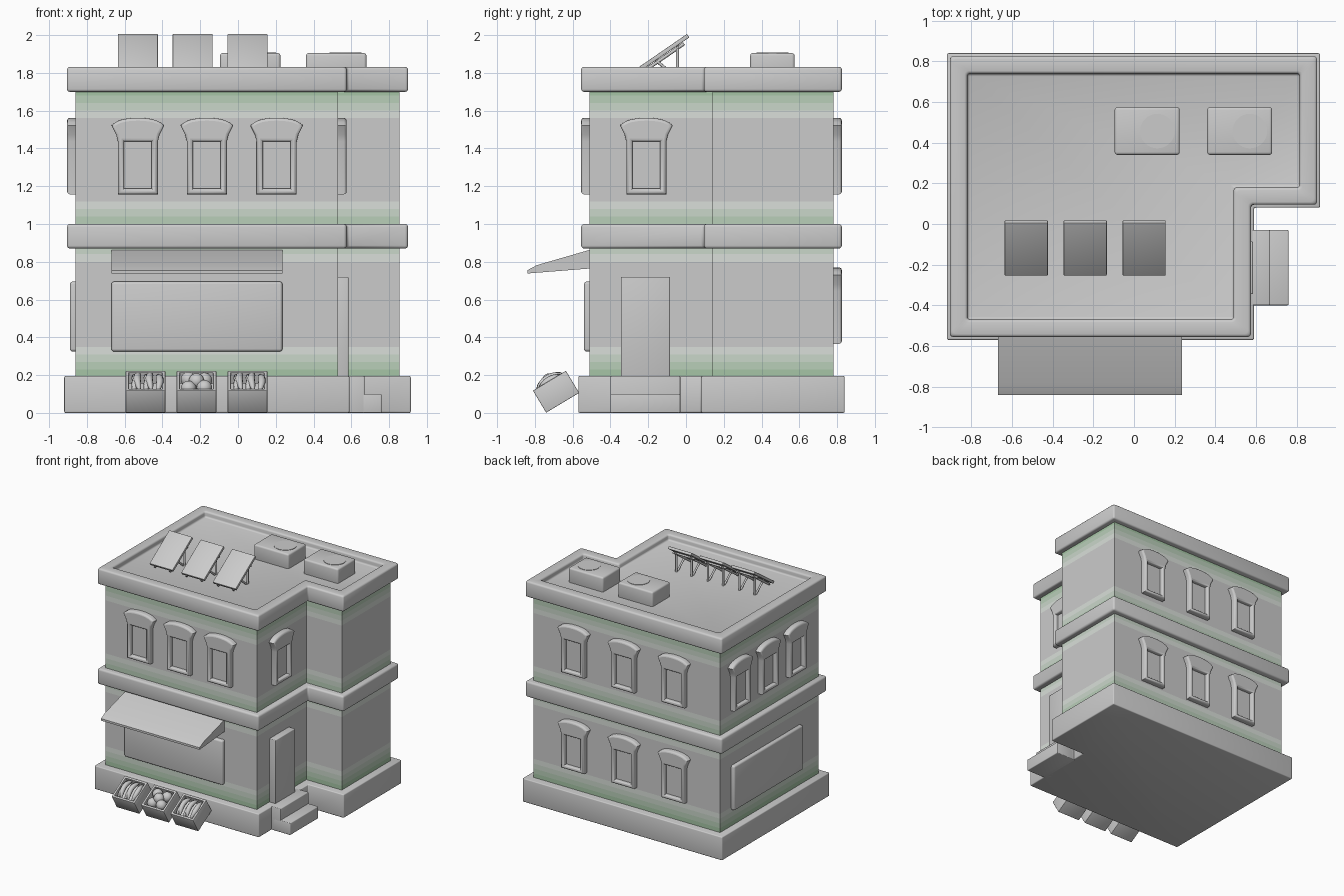
import bpy, bmesh, math
from mathutils import Matrix

if "Cube" in bpy.data.objects:
    bpy.data.objects.remove(bpy.data.objects["Cube"])


def finish(obj, angle=40):
    bpy.ops.object.select_all(action='DESELECT')
    obj.select_set(True)
    bpy.context.view_layer.objects.active = obj
    if obj.type == 'CURVE':
        bpy.ops.object.convert(target='MESH')
        obj = bpy.context.object
    bpy.ops.object.shade_smooth_by_angle(angle=math.radians(angle))
    return obj


def link(name, data):
    obj = bpy.data.objects.new(name, data)
    bpy.context.collection.objects.link(obj)
    return obj


def loft(name, rings, bevel=0.0):
    """Skin a stack of (outline, z) rings and cap both ends."""
    bm = bmesh.new()
    vs = [[bm.verts.new((x, y, z)) for x, y in pts] for pts, z in rings]
    n = len(vs[0])
    for a, b in zip(vs, vs[1:]):
        for i in range(n):
            j = (i + 1) % n
            bm.faces.new((a[i], a[j], b[j], b[i]))
    bm.faces.new(vs[0][::-1])
    bm.faces.new(vs[-1])
    bmesh.ops.recalc_face_normals(bm, faces=bm.faces)
    if bevel:
        bmesh.ops.bevel(bm, geom=bm.edges[:], offset=bevel, segments=3,
                        profile=0.5, affect='EDGES', clamp_overlap=True)
    me = bpy.data.meshes.new(name)
    bm.to_mesh(me)
    bm.free()
    return finish(link(name, me))


def rect(x0, x1, y0, y1):
    return [(x0, y0), (x1, y0), (x1, y1), (x0, y1)]


def box(name, x0, x1, y0, y1, z0, z1, bevel=0.0):
    r = rect(x0, x1, y0, y1)
    return loft(name, [(r, z0), (r, z1)], bevel)


def plan(d):
    """L-shaped wall footprint grown outward by d."""
    x0, xi, x1 = -0.86 - d, 0.53 + d, 0.855 + d
    y0, yi, y1 = -0.51 - d, 0.14 - d, 0.78 + d
    return [(x0, y0), (xi, y0), (xi, yi), (x1, yi), (x1, y1), (x0, y1)]


def tube(name, pts, radius, radii=None):
    cu = bpy.data.curves.new(name, 'CURVE')
    cu.dimensions = '3D'
    cu.bevel_depth, cu.bevel_resolution, cu.use_fill_caps = radius, 2, True
    sp = cu.splines.new('POLY')
    sp.points.add(len(pts) - 1)
    for i, p in enumerate(pts):
        sp.points[i].co = (*p, 1)
        sp.points[i].radius = radii[i] if radii else 1
    return finish(link(name, cu), 50)


# Plinth, floor band and roof parapet
loft("plinth", [(plan(0.06), 0), (plan(0.06), 0.195)], 0.008)
loft("floor_band", [(plan(0.045), 0.87), (plan(0.045), 1.0)], 0.016)
loft("roof_parapet", [(plan(0.045), 1.70), (plan(0.045), 1.832),
                      (plan(-0.04), 1.832), (plan(-0.04), 1.785)], 0.014)

# Walls, tinted green toward the floors and ceilings
levels = [0.18, 0.23, 0.27, 0.31, 0.35, 0.80, 0.84, 0.87, 1.0, 1.04, 1.08,
          1.12, 1.56, 1.60, 1.64, 1.68, 1.72]
walls = loft("walls", [(plan(0), z) for z in levels])
for k in range(5):
    t = k / 4
    mat = bpy.data.materials.new(f"wall_tint_{k}")
    mat.diffuse_color = (0.8 - 0.42 * t, 0.8 - 0.24 * t, 0.8 - 0.42 * t, 1)
    mat.use_nodes = True
    mat.node_tree.nodes["Principled BSDF"].inputs["Base Color"].default_value = mat.diffuse_color
    walls.data.materials.append(mat)
for f in walls.data.polygons:
    z = f.center.z
    near = [(z - 0.2, 4), (0.87 - z, 2), (z - 1.0, 3), (1.7 - z, 4)]
    f.material_index = max(round(s * max(0, 1 - max(d, 0) / 0.17)) if d > -0.05 else 0
                           for d, s in near)

# Arched window: frame with a rectangular opening, and its pane
outer = [(-0.106, -0.2), (0.106, -0.2), (0.106, 0.08), (0.115, 0.115), (0.14, 0.165)]
outer += [(0.13 * math.cos(a), 0.165 + 0.04 * math.sin(a))
          for a in [math.radians(25 + 13 * i) for i in range(11)]]
outer += [(-0.14, 0.165), (-0.115, 0.115), (-0.106, 0.08)]
cu = bpy.data.curves.new("window_frame", 'CURVE')
cu.dimensions, cu.fill_mode = '2D', 'BOTH'
cu.extrude, cu.bevel_depth, cu.bevel_resolution, cu.offset = 0.030, 0.015, 2, -0.015
for pts in (outer, rect(-0.073, 0.073, -0.17, 0.08)[::-1]):
    sp = cu.splines.new('POLY')
    sp.points.add(len(pts) - 1)
    for p, (x, y) in zip(sp.points, pts):
        p.co = (x, y, 0, 1)
    sp.use_cyclic_u = True
frame = finish(link("window_frame", cu))
pane = box("window_pane", -0.08, 0.08, -0.18, 0.09, -0.01, 0.012)

FRONT, RIGHT, BACK, LEFT = 0, math.pi / 2, math.pi, -math.pi / 2
spots = [(x, -0.51, 1.357, FRONT) for x in (-0.53, -0.165, 0.205)]
spots += [(0.53, -0.21, 1.357, RIGHT)]
spots += [(x, 0.78, z, BACK) for x in (-0.45, 0.01, 0.47) for z in (0.565, 1.357)]
spots += [(-0.86, y, 1.357, LEFT) for y in (-0.19, 0.175, 0.54)]
for i, (x, y, z, a) in enumerate(spots):
    for part in (frame, pane):
        o = part if i == 0 else link(f"{part.name}_{i}", part.data)
        o.location, o.rotation_euler = (x, y, z), (math.pi / 2, 0, a)

# Shop windows on the front and left sides
box("front_shop_window", -0.67, 0.235, -0.54, -0.49, 0.325, 0.695, 0.014)
box("left_shop_window", -0.89, -0.84, -0.27, 0.635, 0.325, 0.695, 0.014)

# Awning: side profile extruded along x
prof = [(-0.50, 0.765), (-0.84, 0.738), (-0.84, 0.755), (-0.79, 0.782), (-0.50, 0.866)]
awning = loft("awning", [(prof, -0.67), (prof, 0.235)])
awning.matrix_world = Matrix(((0, 0, 1, 0), (1, 0, 0, 0), (0, 1, 0, 0), (0, 0, 0, 1)))

# Door and entrance steps
box("door", 0.51, 0.585, -0.345, -0.085, 0.19, 0.72, 0.006)
box("upper_step", 0.55, 0.67, -0.40, -0.03, 0, 0.195, 0.006)
box("lower_step", 0.60, 0.76, -0.40, -0.03, 0, 0.10, 0.006)

# Roof units with fan discs
for i, x in enumerate((0.065, 0.52)):
    box(f"roof_unit_{i}", x - 0.16, x + 0.16, 0.34, 0.575, 1.77, 1.905, 0.014)
    ring = [(x + 0.05 + 0.085 * math.cos(k * math.pi / 16),
             0.457 + 0.085 * math.sin(k * math.pi / 16)) for k in range(32)]
    loft(f"fan_disc_{i}", [(ring, 1.89), (ring, 1.908)])

# Solar panels on struts
tilt = math.radians(34.5)
for i, x in enumerate((-0.53, -0.24, 0.05)):
    p = box(f"solar_panel_{i}", -0.106, 0.106, -0.157, 0.157, -0.011, 0.011, 0.003)
    p.location, p.rotation_euler = (x, -0.118, 1.908), (tilt, 0, 0)
    for s in (-0.07, 0.07):
        tube(f"panel_leg_{i}", [(x + s, -0.045, 1.78), (x + s, -0.045, 1.95)], 0.009)
        tube(f"panel_brace_{i}", [(x + s, -0.06, 1.785), (x + s, -0.165, 1.87)], 0.008)
        tube(f"panel_rail_{i}", [(x + s, -0.235, 1.80), (x + s, -0.01, 1.955)], 0.009)
    tube(f"panel_crossbar_{i}", [(x - 0.1, -0.045, 1.935), (x + 0.1, -0.045, 1.935)], 0.008)

# Tilted produce crates: long fruit in the outer two, round fruit in the middle
for i, x in enumerate((-0.49, -0.22, 0.05)):
    o, n = rect(-0.105, 0.105, -0.102, 0.102), rect(-0.088, 0.088, -0.085, 0.085)
    crate = loft(f"crate_{i}", [(o, -0.068), (o, 0.068), (n, 0.068), (n, 0.0)], 0.003)
    crate.location, crate.rotation_euler = (x, -0.688, 0.112), (math.radians(31), 0, 0)
    if i == 1:
        for u, v, w in ((-.042, -.042, .045), (.042, -.042, .05), (-.042, .042, .05),
                        (.042, .042, .045), (0, 0, .066)):
            bpy.ops.mesh.primitive_uv_sphere_add(segments=20, ring_count=12, radius=0.041)
            ball = finish(bpy.context.object, 60)
            ball.name, ball.parent, ball.location = "round_fruit", crate, (u, v, w)
    else:
        for k in range(5):
            u = -0.064 + 0.032 * k
            pts = [(u + 0.012 * math.cos(t * 1.6) * (-1) ** k, 0.08 * t,
                    0.07 + 0.012 * (k % 2) - 0.025 * t * t)
                   for t in [-1 + j / 4 for j in range(9)]]
            long_fruit = tube("long_fruit", pts, 0.02,
                              [0.35, 0.7, 0.9, 1, 1, 1, 0.9, 0.7, 0.3])
            long_fruit.parent = crate
